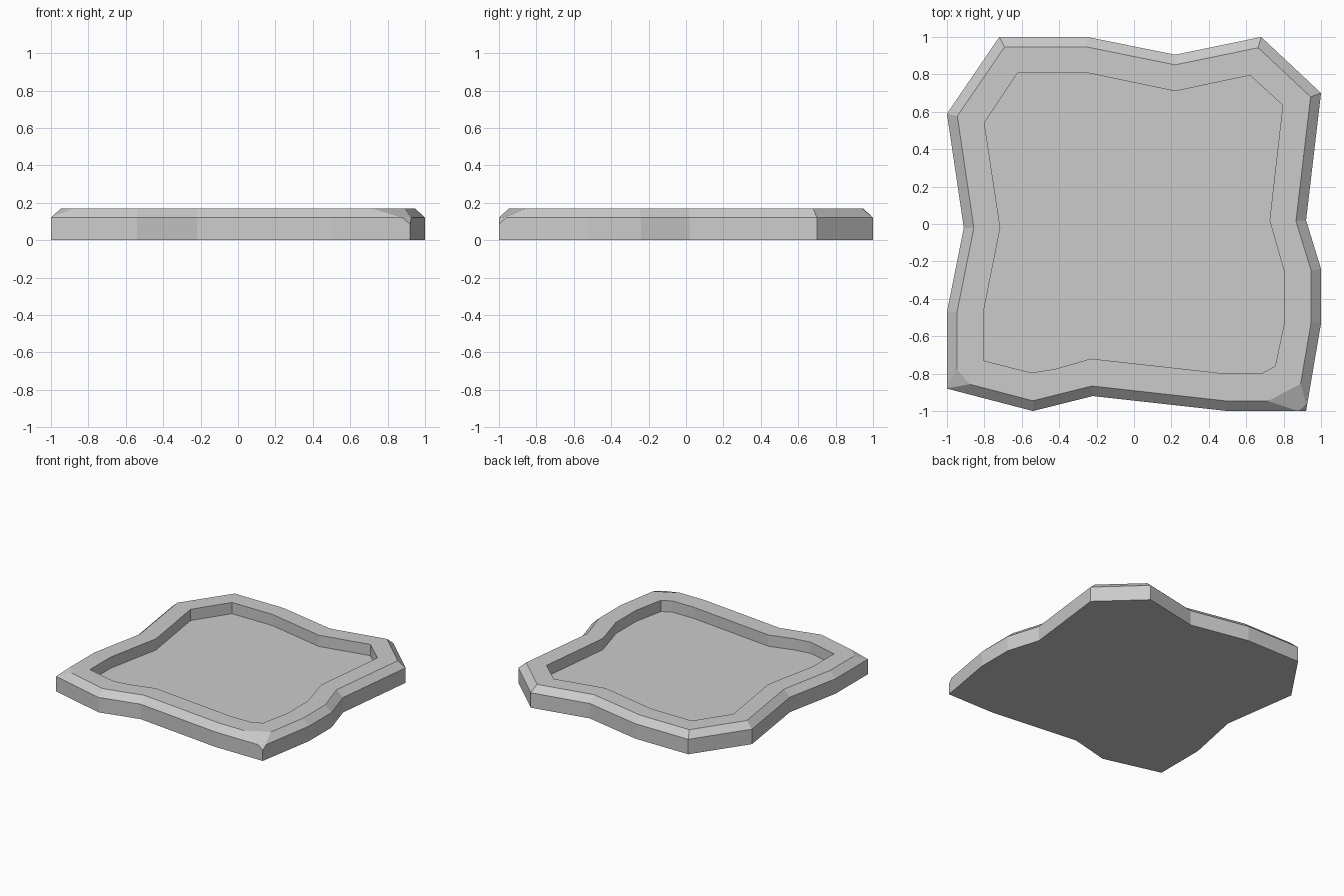
import bpy, bmesh
from mathutils import Vector

if "Cube" in bpy.data.objects:
    bpy.data.objects.remove(bpy.data.objects["Cube"])

# Outer outline, counterclockwise from the back left corner
OUTER = [(-.72, 1), (-1, .59), (-.91, -.02), (-1, -.47), (-1, -.88), (-.54, -1),
         (-.41, -.967), (-.22, -.92), (.5, -1), (.72, -1), (.92, -1), (1, -.53),
         (1, -.24), (.92, .02), (1, .70), (.68, 1), (.22, .905), (-.25, 1)]
# Recess outline, matching point for point
INNER = [(-.62, .81), (-.80, .54), (-.715, -.02), (-.805, -.47), (-.805, -.73), (-.55, -.795),
         (-.42, -.775), (-.23, -.72), (.49, -.80), (.68, -.80), (.755, -.76), (.805, -.52),
         (.805, -.26), (.725, .02), (.795, .635), (.62, .795), (.22, .71), (-.26, .81)]


def inset(points, d):
    """Mitred inward offset of a counterclockwise outline."""
    pts, out = [Vector(p) for p in points], []
    for i, p in enumerate(pts):
        a = (p - pts[i - 1]).normalized()
        b = (pts[(i + 1) % len(pts)] - p).normalized()
        na, nb = Vector((-a.y, a.x)), Vector((-b.y, b.x))
        out.append(p + (na + nb) * d / (1 + na.dot(nb)))
    return out


bm = bmesh.new()


def loop(points, z):
    return [bm.verts.new((p[0], p[1], z)) for p in points]


# Tray: side wall, bevel, flat rim, recess wall
rings = [loop(OUTER, 0), loop(OUTER, .12), loop(inset(OUTER, .053), .17),
         loop(INNER, .17), loop(INNER, .08)]
for lo, hi in zip(rings, rings[1:]):
    for i in range(len(lo)):
        j = (i + 1) % len(lo)
        bm.faces.new((lo[i], lo[j], hi[j], hi[i]))
bm.faces.new(rings[0][::-1])   # underside
bm.faces.new(rings[-1])        # recess floor


def chip(a, b, c):
    """Slice a corner off along the plane through three points."""
    a, b, c = Vector(a), Vector(b), Vector(c)
    n = (b - a).cross(c - a).normalized()
    if n.z < 0:
        n.negate()
    bmesh.ops.bisect_plane(bm, geom=bm.verts[:] + bm.edges[:] + bm.faces[:], dist=1e-5,
                           plane_co=a, plane_no=n, clear_outer=True)
    bmesh.ops.holes_fill(bm, edges=[e for e in bm.edges if e.is_boundary], sides=0)


# Worn front corners
chip((.72, -.945, .17), (.88, -.86, .17), (.89, -.965, .13))
chip((.92, -1, .085), (.88, -1, .12), (.93, -.96, .12))
chip((-.945, -.78, .17), (-.88, -.855, .17), (-1, -.88, .121))

bmesh.ops.recalc_face_normals(bm, faces=bm.faces[:])
mesh = bpy.data.meshes.new("stone_tray")
bm.to_mesh(mesh)
bm.free()
bpy.context.collection.objects.link(bpy.data.objects.new("stone_tray", mesh))
